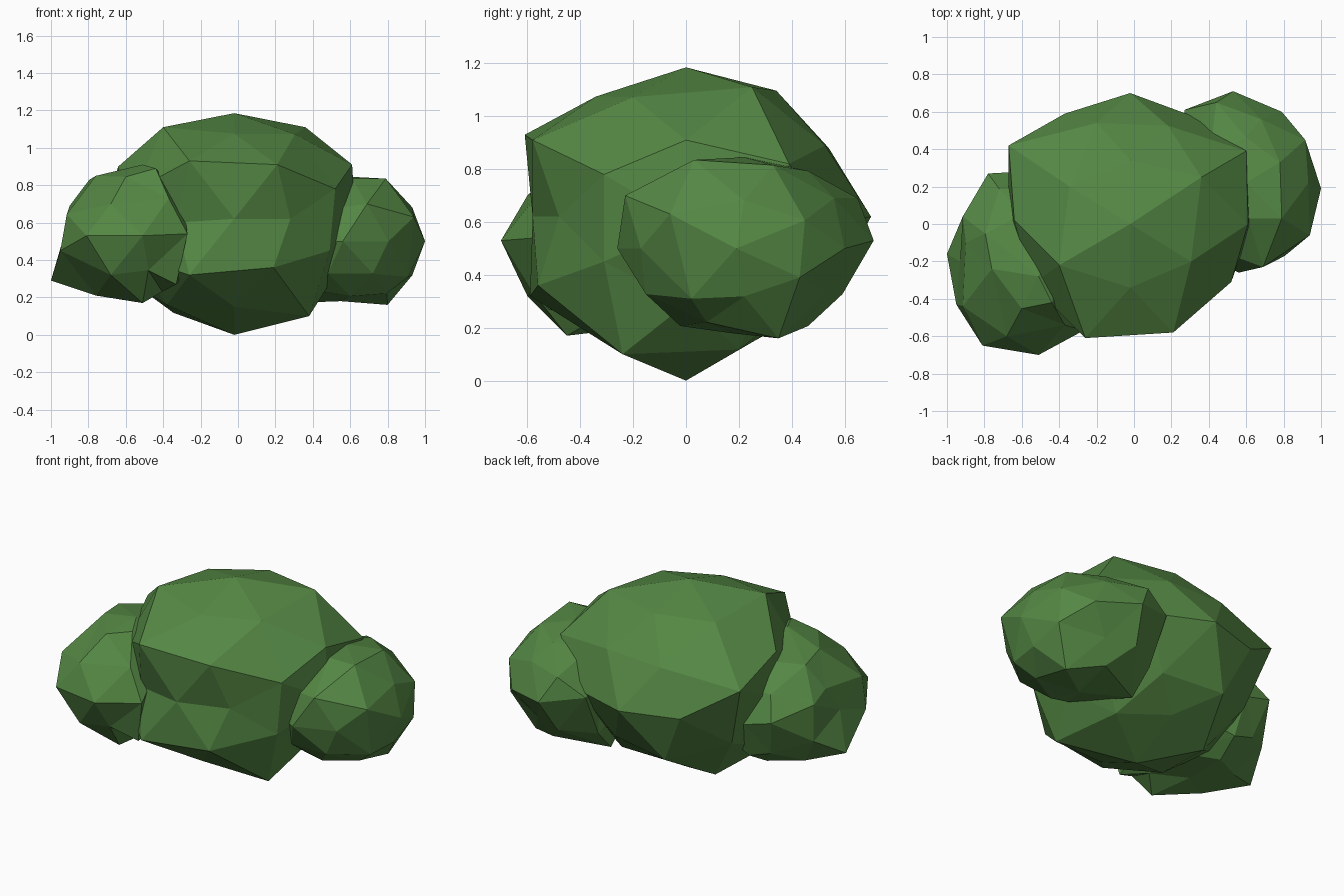
import bpy
import bmesh
from itertools import product
from mathutils import Vector

cube = bpy.data.objects.get("Cube")
if cube:
    bpy.data.objects.remove(cube, do_unlink=True)

# Leaf colour
LEAF = (0.09, 0.245, 0.058, 1)
leaf = bpy.data.materials.new("leaf green")
leaf.use_nodes = True
leaf.diffuse_color = LEAF
shader = leaf.node_tree.nodes["Principled BSDF"]
shader.inputs["Base Color"].default_value = LEAF
shader.inputs["Roughness"].default_value = 0.9


def foliage_clump(name, centre, radii, tips):
    """Faceted ball whose corners nearest to the given tips are pulled onto them."""
    bm = bmesh.new()
    # Icosahedron with edges centred on the axes
    for a, b in product((-0.526, 0.526), (-0.851, 0.851)):
        for corner in ((0, a, b), (a, b, 0), (b, 0, a)):
            bm.verts.new(corner)
    bmesh.ops.convex_hull(bm, input=bm.verts[:])
    bmesh.ops.subdivide_edges(bm, edges=bm.edges[:], cuts=1, use_grid_fill=True)
    bmesh.ops.triangulate(bm, faces=bm.faces[:])

    # Round it to the clump's proportions
    centre, radii = Vector(centre), Vector(radii)
    for v in bm.verts:
        v.co = centre + v.co.normalized() * radii

    # Uneven branch tips
    free = set(bm.verts)
    for tip in map(Vector, tips):
        v = min(free, key=lambda c: (c.co - tip).length)
        v.co = tip
        free.remove(v)

    bmesh.ops.recalc_face_normals(bm, faces=bm.faces[:])
    mesh = bpy.data.meshes.new(name)
    bm.to_mesh(mesh)
    bm.free()
    mesh.materials.append(leaf)
    clump = bpy.data.objects.new(name, mesh)
    bpy.context.collection.objects.link(clump)


foliage_clump("main_foliage", (-.02, 0, .595), (.65, .65, .59), [
    # crown
    (-.4, -.22, 1.11), (.36, .25, 1.11), (-.02, -.34, 1.075), (-.2, .54, .88),
    # front
    (-.26, -.61, .93), (.21, -.58, .91), (-.26, -.59, .32), (.19, -.56, .36),
    (-.02, -.58, .62), (.28, -.48, .62), (-.33, -.49, .6),
    # sides and back
    (.6, .39, .82), (.52, -.31, .78), (-.67, .42, .81), (-.02, .7, .62),
    (.61, 0, .91), (-.64, .02, .9), (-.37, .59, .62), (.36, .56, .6),
    # underside
    (-.02, 0, 0), (.38, -.24, .1), (-.38, -.2, .16), (-.02, -.32, .15),
    (-.02, .31, .18), (.17, .46, .32), (.5, 0, .29), (.49, -.31, .45)])

foliage_clump("right_foliage", (-.6, -.2, .53), (.39, .48, .37), [
    # outer side
    (-1, -.16, .29), (-.95, -.43, .45), (-.81, -.65, .53), (-.51, -.7, .53),
    (-.68, -.6, .7), (-.51, -.28, .91), (-.76, -.24, .85), (-.9, -.1, .69),
    (-.93, -.2, .53), (-.78, .27, .58),
    # underside
    (-.51, -.45, .17), (-.76, -.3, .21), (-.68, -.6, .32), (-.58, -.2, .2),
    (-.58, .2, .3), (-.35, .15, .37),
    # inner side
    (-.27, -.57, .54), (-.37, -.54, .73), (-.44, -.42, .89), (-.33, -.52, .27)])

foliage_clump("left_foliage", (.6, .22, .5), (.39, .46, .345), [
    # outer side
    (1, .19, .5), (.94, -.06, .63), (.92, .43, .39), (.79, .6, .5),
    (.53, .71, .53), (.79, .03, .835), (.78, .33, .815), (.68, .56, .69),
    (.69, -.23, .7), (.56, -.26, .5), (.61, .03, .835),
    # underside
    (.8, .35, .16), (.91, .02, .31), (.55, .17, .18), (.66, .53, .34),
    (.47, -.02, .23),
    # inner side
    (.27, .61, .59), (.44, .65, .69), (.29, .33, .17), (.28, .47, .31)])
